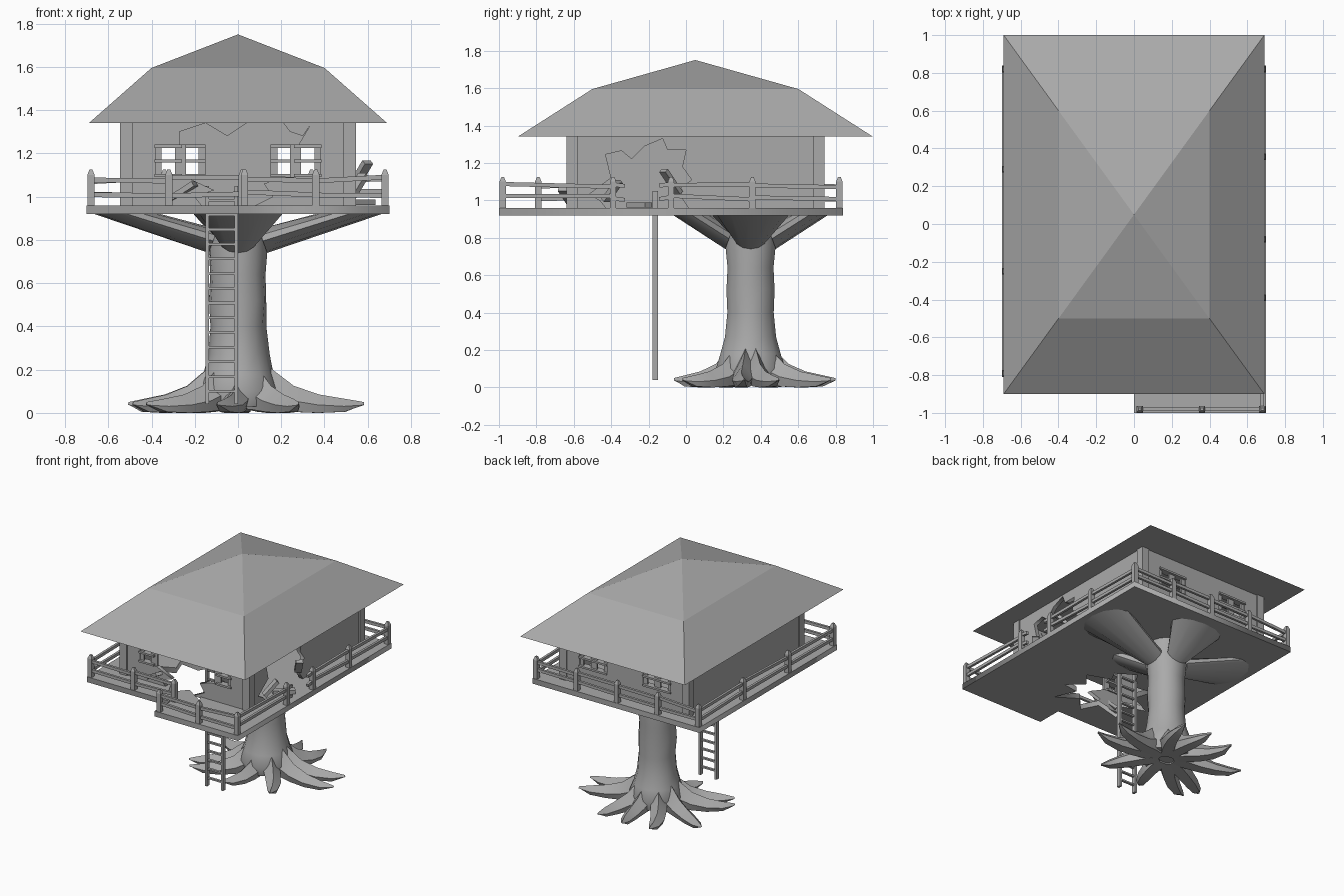
import bpy, bmesh, random
from math import sin, cos, pi, radians
from mathutils import Matrix, Vector

random.seed(4)
if "Cube" in bpy.data.objects:
    bpy.data.objects.remove(bpy.data.objects["Cube"])

GREY = (0.4, 0.4, 0.4, 1)
grey = bpy.data.materials.new("plain grey")
grey.use_nodes = True
grey.diffuse_color = GREY
grey.node_tree.nodes["Principled BSDF"].inputs["Base Color"].default_value = GREY


def finish(name, bm, smooth=0):
    """Turn a bmesh into a named object."""
    bmesh.ops.recalc_face_normals(bm, faces=bm.faces[:])
    mesh = bpy.data.meshes.new(name)
    bm.to_mesh(mesh)
    bm.free()
    mesh.materials.append(grey)
    ob = bpy.data.objects.new(name, mesh)
    bpy.context.collection.objects.link(ob)
    if smooth:
        bpy.ops.object.select_all(action="DESELECT")
        ob.select_set(True)
        bpy.context.view_layer.objects.active = ob
        bpy.ops.object.shade_smooth_by_angle(angle=radians(smooth))
    return ob


def beam(bm, p, q, w, h):
    """Bar from p to q with a w by h section."""
    p, q = Vector(p), Vector(q)
    d = q - p
    m = (Matrix.Translation((p + q) / 2) @ d.to_track_quat("X", "Z").to_matrix().to_4x4()
         @ Matrix.Diagonal((d.length, w, h, 1)))
    bmesh.ops.create_cube(bm, size=1, matrix=m)


def loft(bm, rings, cap=True):
    """Skin a list of equal rings of points."""
    rows = [[bm.verts.new(p) for p in ring] for ring in rings]
    n = len(rows[0])
    for a, b in zip(rows, rows[1:]):
        for i in range(n):
            bm.faces.new((a[i], a[(i + 1) % n], b[(i + 1) % n], b[i]))
    if cap:
        bm.faces.new(rows[0])
        bm.faces.new(rows[-1])


def plate(name, loops, thick, matrix):
    """Flat board from an outline and inner holes."""
    cu = bpy.data.curves.new(name, "CURVE")
    cu.dimensions, cu.fill_mode, cu.extrude = "2D", "BOTH", thick / 2
    for loop in loops:
        sp = cu.splines.new("POLY")
        sp.points.add(len(loop) - 1)
        for pt, (x, y) in zip(sp.points, loop):
            pt.co = (x, y, 0, 1)
        sp.use_cyclic_u = True
    tmp = bpy.data.objects.new(name, cu)
    bpy.context.collection.objects.link(tmp)
    mesh = bpy.data.meshes.new_from_object(tmp.evaluated_get(bpy.context.evaluated_depsgraph_get()))
    bpy.data.objects.remove(tmp)
    bm = bmesh.new()
    bm.from_mesh(mesh)
    bpy.data.meshes.remove(mesh)
    bmesh.ops.remove_doubles(bm, verts=bm.verts[:], dist=1e-5)
    bmesh.ops.transform(bm, matrix=matrix, verts=bm.verts[:])
    return finish(name, bm)


def rect(x0, y0, x1, y1):
    return [(x0, y0), (x1, y0), (x1, y1), (x0, y1)]


def facing_y(y):
    return Matrix.Translation((0, y, 0)) @ Matrix.Rotation(pi / 2, 4, "X")


def facing_x(x):
    return Matrix(((0, 0, 1, x), (1, 0, 0, 0), (0, 1, 0, 0), (0, 0, 0, 1)))


# Roof: hipped, with a shallower upper slope
bm = bmesh.new()
loft(bm, [[(sx * .69 * s, .05 + sy * .95 * s, z) for sx, sy in ((-1, -1), (1, -1), (1, 1), (-1, 1))]
          for s, z in ((1, 1.34), (.58, 1.595), (.001, 1.75))])
finish("roof", bm)

# Deck: stepped outline with a broken opening
deck_hole = [(-.1, -.08), (.04, -.16), (.0, -.24), (.17, -.3), (.09, -.4), (.2, -.5), (.08, -.52),
             (.15, -.68), (.0, -.58), (-.1, -.69), (-.16, -.57), (-.36, -.62), (-.3, -.48),
             (-.46, -.42), (-.28, -.34), (-.33, -.2), (-.18, -.22)]
deck = [(-.7, -.81), (0, -.81), (0, -1), (.7, -1), (.7, .84), (-.7, .84)]
plate("deck", [deck, deck_hole], .04, Matrix.Translation((0, 0, .94)))

# Walls
LOW, TOP = .95, 1.36
front = [(-.52, LOW), (-.16, LOW), (-.2, 1.0), (-.11, 1.03), (-.24, 1.09), (-.38, 1.09), (-.38, 1.24),
         (-.27, 1.24), (-.27, 1.3), (-.15, 1.34), (-.05, 1.28), (.04, 1.34), (.21, 1.34), (.24, 1.3),
         (.3, 1.28), (.34, 1.34), (.28, 1.24), (.38, 1.24), (.38, 1.09), (.22, 1.09), (.12, 1.06),
         (.16, 1.0), (.06, LOW), (.52, LOW), (.52, TOP), (-.52, TOP)]
plate("front_wall", [front], .03, facing_y(-.615))
windows = [rect(c - .115, 1.09, c + .115, 1.24) for c in (-.265, .265)]
plate("back_wall", [rect(-.52, LOW, .52, TOP)] + windows, .03, facing_y(.715))
plate("left_wall", [rect(-.61, LOW, .71, TOP)], .03, facing_x(-.52))
side = [(-.61, LOW), (-.42, LOW), (-.46, 1.0), (-.52, 1.03), (-.4, 1.12), (-.43, 1.245), (-.345, 1.265),
        (-.29, 1.22), (-.22, 1.29), (-.125, 1.33), (-.1, 1.27), (0, 1.27), (-.02, 1.18), (.03, 1.11),
        (-.05, 1.05), (.02, LOW), (.71, LOW), (.71, TOP), (-.61, TOP)]
plate("broken_side_wall", [side], .03, facing_x(.52))

# Corner posts
bm = bmesh.new()
for x in (-.515, .515):
    for y in (-.61, .71):
        beam(bm, (x, y, LOW), (x, y, TOP), .06, .06)
finish("corner_posts", bm)

# Window frames: full at the back, outer halves at the front
bm = bmesh.new()
for s in (-1, 1):
    for y, inner in ((.715, .15), (-.615, .26)):
        for z in (1.097, 1.165, 1.233):
            beam(bm, (s * inner, y, z), (s * .385, y, z), .05, .014)
        for x in (inner + .007, .265, .378):
            beam(bm, (s * x, y, 1.09), (s * x, y, 1.24), .014, .05)
finish("window_frames", bm)

# Fence: pointed posts joined by two rails per gap
runs = [([(-.68, -.79), (-.32, -.79), (.02, -.79)], ()),
        ([(.03, -.98), (.36, -.98), (.68, -.98)], ()),
        ([(.68, -.98), (.68, -.39), (.68, -.08), (.68, .355), (.68, .82)], (1,)),
        ([(.68, .82), (.34, .82), (0, .82), (-.34, .82), (-.68, .82)], ()),
        ([(-.68, .82), (-.68, .29), (-.68, -.25), (-.68, -.79)], ())]
posts, rails = bmesh.new(), bmesh.new()
placed = set()
for points, broken in runs:
    for x, y in points:
        if (x, y) not in placed:
            placed.add((x, y))
            loft(posts, [[(x + r * a, y + r * b, z) for a, b in ((-1, -1), (1, -1), (1, 1), (-1, 1))]
                         for r, z in ((.017, .95), (.017, 1.1), (.007, 1.125))])
    for i, (p, q) in enumerate(zip(points, points[1:])):
        for z in (1.015, 1.08):
            a = Vector((*p, z + random.uniform(-.012, .012)))
            b = Vector((*q, z + random.uniform(-.012, .012)))
            if i in broken:
                beam(rails, a, a.lerp(b, .2) - Vector((0, 0, .01)), .018, .022)
                beam(rails, b, b.lerp(a, .2) - Vector((0, 0, .01)), .018, .022)
            else:
                beam(rails, a, b, .018, .022)
finish("fence_posts", posts)
finish("fence_rails", rails)

# Splintered boards around the openings
bm = bmesh.new()
for p, q in (((.53, -.04, 1.04), (.6, -.12, 1.16)), ((.52, -.43, 1.0), (.58, -.36, 1.1)),
             ((-.34, -.6, .97), (-.2, -.66, 1.06)), ((.5, -.3, .975), (.62, -.2, .975))):
    beam(bm, p, q, .05, .025)
finish("splintered_boards", bm)

# Ladder
bm = bmesh.new()
for x in (-.142, -.008):
    beam(bm, (x, -.165, .04), (x, -.165, 1.05), .03, .018)
for i in range(14):
    beam(bm, (-.142, -.165, .1 + i * .068), (-.008, -.165, .1 + i * .068), .018, .012)
finish("ladder", bm)

# Trunk
CY, N = .345, 14
bm = bmesh.new()
trunk = ((.17, .03), (.19, .1), (.165, .18), (.14, .27), (.127, .4), (.132, .52), (.126, .64),
         (.138, .76), (.13, .85), (.13, .93))
loft(bm, [[(r * cos(2 * pi * i / N) * random.uniform(.97, 1.05), CY + r * sin(2 * pi * i / N), z)
           for i in range(N)] for r, z in trunk])
finish("trunk", bm, 40)

# Four flaring supports between trunk and deck
bm = bmesh.new()
for k, (near, far) in enumerate(((.38, .68), (.22, .42)) * 2):
    turn = Matrix.Translation((0, CY, 0)) @ Matrix.Rotation(k * pi / 2, 4, "Z")
    rings = [[], []]
    for i in range(12):
        c, s = cos(2 * pi * i / 12), sin(2 * pi * i / 12)
        rings[0].append(turn @ Vector((.115 + .02 * c, .085 * s, .795 - .055 * c)))
        rings[1].append(turn @ Vector(((near + far) / 2 + (far - near) / 2 * c, .21 * s, .925)))
    loft(bm, rings)
finish("deck_supports", bm, 35)

# Roots: tapering ridges that curl at the tips
bm = bmesh.new()
ROOTS = 10
for k in range(ROOTS):
    ang = 2 * pi * (k + .5) / ROOTS + random.uniform(-.12, .12)
    bend = random.choice((-1, 1)) * random.uniform(.1, .2)
    reach = random.uniform(.9, 1.04)
    rings = []
    for t, base, top, wide in ((.1, .02, .3, .05), (.28, .015, .2, .06), (.45, .005, .125, .055),
                               (.65, 0, .085, .05), (.85, .005, .065, .035), (1.0, .04, .05, .004)):
        a = ang + bend * t * t
        c = Vector((cos(a) * .57 * t * reach, CY + sin(a) * .45 * t * reach, 0))
        side_dir = Vector((-sin(a), cos(a), 0)) * wide
        mid = base + (top - base) * .55
        rings.append([c - side_dir * .7 + Vector((0, 0, base)), c + side_dir * .7 + Vector((0, 0, base)),
                      c + side_dir + Vector((0, 0, mid * .8)), c + Vector((0, 0, top)),
                      c - side_dir + Vector((0, 0, mid * .8))])
    loft(bm, rings)
finish("roots", bm, 35)
